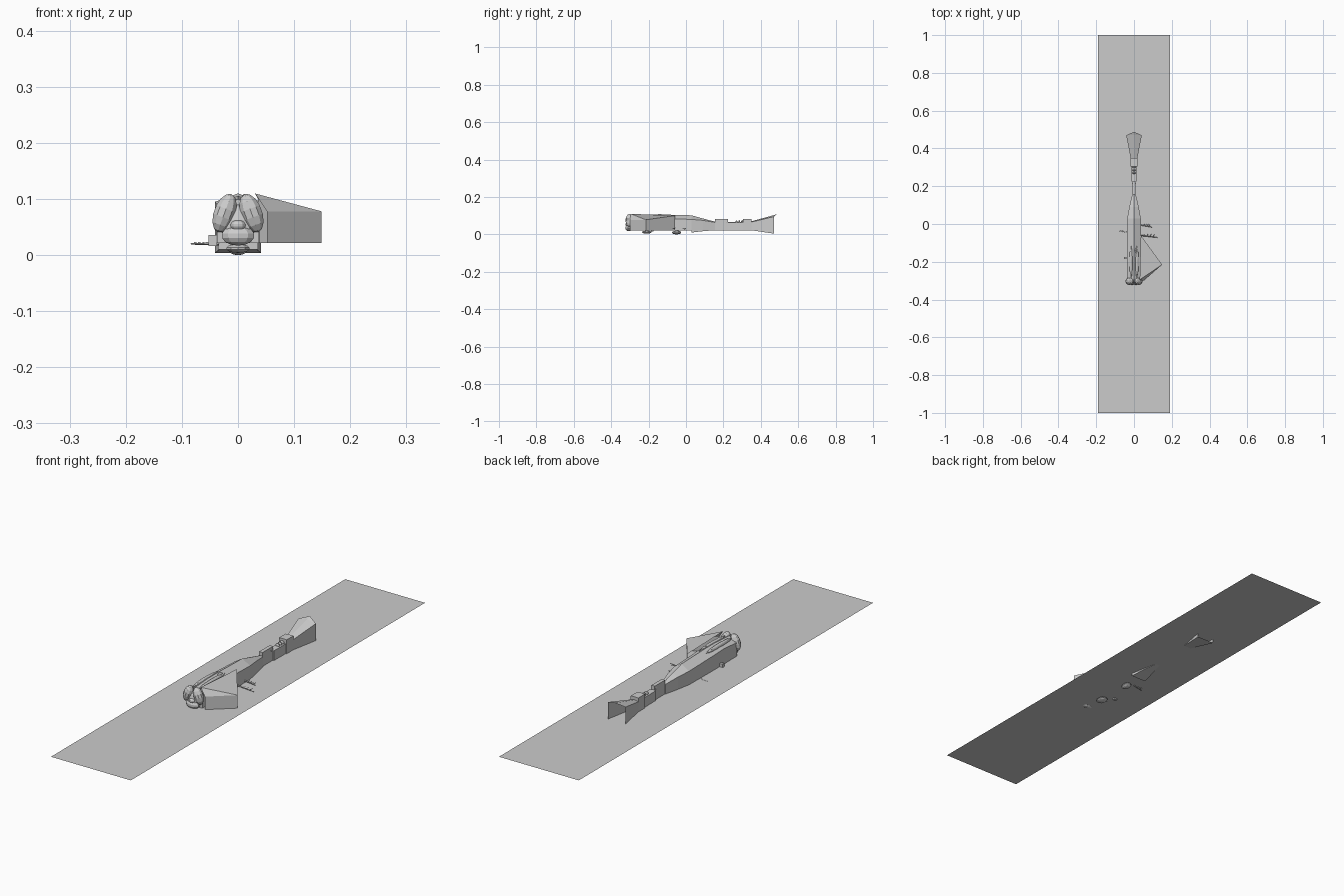
import bpy, math
from mathutils import Matrix, Vector

if "Cube" in bpy.data.objects:
    bpy.data.objects.remove(bpy.data.objects["Cube"])

Z0 = 0.022  # level of the base sheet


def mesh(name, verts, faces):
    me = bpy.data.meshes.new(name)
    me.from_pydata(verts, [], faces)
    me.update()
    ob = bpy.data.objects.new(name, me)
    bpy.context.collection.objects.link(ob)
    return ob


def loft(name, sections, cap_start=True, cap_end=True):
    """Five-sided ridged sections: y, half width, bottom, shoulder, ridge."""
    verts, faces = [], []
    for y, w, b, s, r in sections:
        verts += [(-w, y, b), (w, y, b), (w, y, s), (0, y, r), (-w, y, s)]
    for k in range(len(sections) - 1):
        for i in range(5):
            j = (i + 1) % 5
            faces.append((k*5 + i, k*5 + j, k*5 + 5 + j, k*5 + 5 + i))
    if cap_start:
        faces.append((4, 3, 2, 1, 0))
    if cap_end:
        n = len(verts) - 5
        faces.append(tuple(range(n, n + 5)))
    return mesh(name, verts, faces)


def blob(name, loc, size, tilt=0):
    bpy.ops.mesh.primitive_uv_sphere_add(segments=10, ring_count=7, location=loc)
    ob = bpy.context.object
    ob.name = name
    ob.scale = size
    ob.rotation_euler[1] = tilt
    return ob


def box(name, loc, size):
    bpy.ops.mesh.primitive_cube_add(size=1, location=loc)
    bpy.context.object.name = name
    bpy.context.object.scale = size


def spike(name, a, b, r):
    a, b = Vector(a), Vector(b)
    bpy.ops.mesh.primitive_cone_add(vertices=4, radius1=r, radius2=r*0.4,
                                    depth=(b - a).length, location=(a + b)/2)
    ob = bpy.context.object
    ob.name = name
    ob.rotation_euler = (b - a).to_track_quat('Z', 'Y').to_euler()


# Base sheet
mesh("base_sheet", [(-.19, -1, Z0), (.19, -1, Z0), (.19, 1, Z0), (-.19, 1, Z0)],
     [(0, 1, 2, 3)])

# Thorax and tapering abdomen
loft("thorax", [(-.295, .037, Z0, .08, .100), (-.20, .038, Z0, .088, .106),
                (-.12, .038, Z0, .085, .106), (.03, .036, Z0, .08, .102)])
loft("abdomen", [(.03, .036, .010, .08, .102), (.09, .025, .017, .075, .085),
                 (.155, .010, Z0, .064, .068)])
loft("waist", [(.155, .008, Z0, .082, .083), (.225, .008, Z0, .082, .083)])
loft("rear_bar", [(.225, .013, Z0, .064, .066), (.305, .014, Z0, .064, .066)])
loft("rear_block", [(.305, .018, Z0, .082, .083), (.35, .018, Z0, .082, .083)])

# Flared tail, open at the back, ending in a raised tip
loft("tail_fan", [(.35, .018, Z0, .066, .07), (.47, .041, .004, .095, .103)],
     cap_end=False)
mesh("tail_tip", [(-.041, .47, .095), (0, .47, .103), (.041, .47, .095), (0, .488, .11)],
     [(0, 1, 3), (1, 2, 3)])

# Back pads
for s in (-1, 1):
    ob = blob("back_ridge", (s*.016, -.2, .096), (.009, .09, .010))

# Single folded wing on the right
mesh("wing", [(.03, -.295, .11), (.052, -.30, .078), (.149, -.215, .078), (.036, -.06, .10),
              (.052, -.30, Z0), (.149, -.215, Z0), (.036, -.06, Z0)],
     [(0, 1, 2), (0, 2, 3), (1, 4, 5, 2), (2, 5, 6, 3), (4, 6, 5)])

# Head: face, eyes and mouth parts
blob("head", (0, -.295, .055), (.034, .022, .035))
blob("face", (0, -.305, .035), (.031, .020, .018))
blob("nose", (0, -.312, .053), (.014, .012, .010))
for s in (-1, 1):
    blob("eye", (s*.024, -.303, .075), (.020, .020, .036), -s*math.radians(20))

# Underside pads and little side peg
blob("chin", (0, -.21, .012), (.022, .026, .008))
blob("belly_pad", (0, -.05, .010), (.018, .025, .010))
box("side_peg", (-.045, -.18, .026), (.016, .012, .020))
blob("back_knob", (.012, -.14, .103), (.006, .016, .006))

# Small joints on the waist
for y in (.215, .27, .285, .30):
    blob("waist_joint", (0, y, .068), (.010, .005, .008))

# Barbed spikes, right above the sheet and left below it
for s, y, x, z in ((1, -.06, .125, .032), (1, -.005, .095, .03), (-1, -.04, .084, .020)):
    spike("leg", (s*.034, y, z), (s*x, y - .012, z), .003)
    for k in range(4):
        bx = .05 + (x - .055)*k/4
        spike("barb", (s*bx, y - .006, z), (s*(bx + .006), y + .006, z + .003), .0015)
